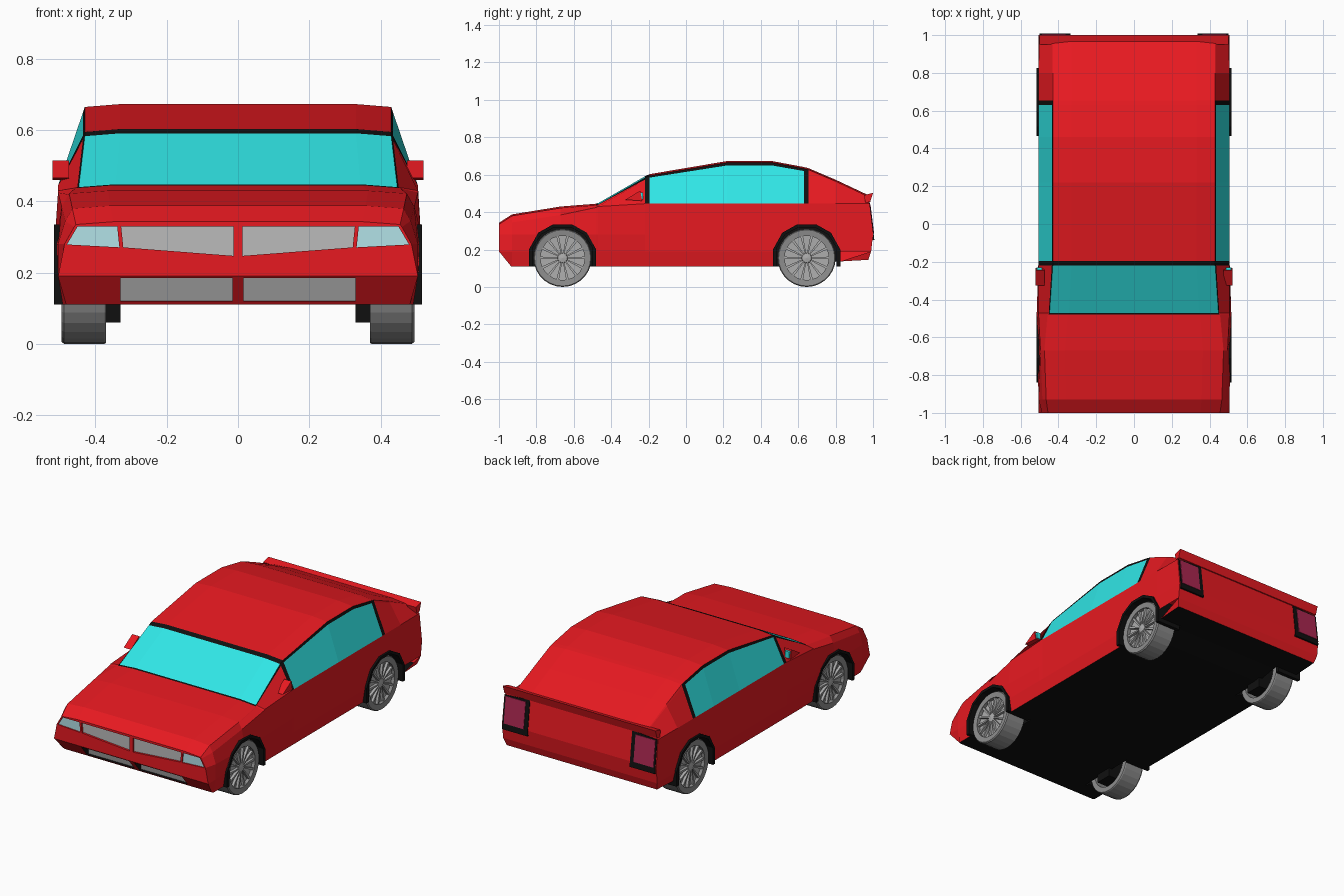
import bpy, bmesh, math

if "Cube" in bpy.data.objects:
    bpy.data.objects.remove(bpy.data.objects["Cube"])


def material(name, r, g, b):
    m = bpy.data.materials.new(name)
    m.diffuse_color = (r, g, b, 1)
    m.use_nodes = True
    m.node_tree.nodes["Principled BSDF"].inputs["Base Color"].default_value = m.diffuse_color
    return m


RED = material("red_paint", .8, .01, .015)
BLACK = material("black_trim", .005, .005, .005)
GLASS = material("cyan_glass", .03, .8, .8)
LAMP = material("headlight_glass", .45, .76, .8)
TAIL = material("tail_red", .4, .02, .08)
TYRE = material("tyre_grey", .27, .27, .27)
RIM = material("rim_grey", .42, .42, .42)
MESH = material("grille_grey", .5, .5, .5)
DARK = material("intake_grey", .28, .28, .28)


def finish(name, bm, *mats):
    bmesh.ops.remove_doubles(bm, verts=bm.verts, dist=1e-5)
    bmesh.ops.recalc_face_normals(bm, faces=bm.faces)
    me = bpy.data.meshes.new(name)
    bm.to_mesh(me)
    bm.free()
    for m in mats:
        me.materials.append(m)
    ob = bpy.data.objects.new(name, me)
    bpy.context.collection.objects.link(ob)
    return ob


def prism(name, pts, axis, a, b, mat, mirror=True, slope=0):
    """Extrude a (y,z) outline along X or an (x,z) outline along Y."""
    bm = bmesh.new()
    for s in ((1, -1) if mirror else (1,)):
        rings = []
        for d in (a, b):
            if axis == 'X':
                co = [(s * d, u, z) for u, z in pts]
            else:
                co = [(s * u, d - slope * (z - .285), z) for u, z in pts]
            rings.append([bm.verts.new(c) for c in co])
        n = len(pts)
        for i in range(n):
            j = (i + 1) % n
            bm.faces.new((rings[0][i], rings[0][j], rings[1][j], rings[1][i]))
        for r in rings:
            bm.faces.new(r)
    return finish(name, bm, mat)


def cut(body, cutter):
    cutter.hide_render = True
    mod = body.modifiers.new("cut", 'BOOLEAN')
    mod.operation = 'DIFFERENCE'
    mod.solver = 'EXACT'
    mod.material_mode = 'TRANSFER'
    mod.object = cutter
    bpy.context.view_layer.objects.active = body
    bpy.ops.object.modifier_apply(modifier=mod.name)
    bpy.data.objects.remove(cutter)


# Body shell: stations of y, floor z, waist x, belt x, belt z, roof edge x, roof edge z
STATIONS = [
    (-1, .11, .487, .46, .328, .455, .335),
    (-.93, .11, .505, .485, .345, .465, .38),
    (-.67, .11, .512, .495, .385, .474, .422),
    (-.48, .11, .515, .505, .425, .455, .437),
    (-.47, .11, .515, .505, .43, .447, .44),
    (-.22, .11, .507, .505, .445, .43, .583),
    (-.195, .11, .505, .505, .445, .43, .595),
    (.22, .11, .505, .505, .445, .43, .665),
    (.46, .11, .505, .505, .445, .43, .665),
    (.63, .11, .505, .505, .445, .43, .633),
    (.655, .11, .505, .505, .445, .43, .627),
    (.8, .135, .505, .505, .445, .43, .565),
    (1, .145, .505, .503, .445, .43, .485)]
NOSE_DY = [.065, 0, 0, 0, 0, 0, 0, 0]
TAIL_DY = [-.025, -.01, 0, -.02, -.025, -.03, -.03, -.03]


def body_slot(s, level):
    if level >= 5 and s in (3, 4, 5):          # windscreen and its frame
        return 2 if s == 4 else 1
    if level == 3 and 5 <= s <= 9:             # side windows
        return 1 if s in (5, 9) else 2
    if level == 4 and 4 <= s <= 9:             # trim under the roof edge
        return 1
    return 0


bm = bmesh.new()
rings = []
for s, (y, fz, wx, bx, bz, tx, tz) in enumerate(STATIONS):
    half = [(.482 if s == 0 else .492, fz), (.505, .19), (wx, .28), (bx, bz),
            (bx + .93 * (tx - bx), bz + .93 * (tz - bz)), (tx, tz),
            (tx * .77, tz + .008), (0, tz + .008)]
    dy = NOSE_DY if s == 0 else TAIL_DY if s == len(STATIONS) - 1 else [0] * 8
    ring = [(x, y + d, z) for (x, z), d in zip(half, dy)]
    ring += [(-x, yy, z) for x, yy, z in ring[-2::-1]]
    rings.append([bm.verts.new(c) for c in ring])
for s in range(len(rings) - 1):
    for j in range(15):
        k = (j + 1) % 15
        f = bm.faces.new((rings[s][j], rings[s][k], rings[s + 1][k], rings[s + 1][j]))
        f.material_index = 1 if j == 14 else body_slot(s, j if j < 7 else 13 - j)
for r in (rings[0], rings[-1]):
    for i in range(6):
        bm.faces.new((r[i], r[i + 1], r[13 - i], r[14 - i]))
    bm.faces.new((r[6], r[7], r[8]))
body = finish("car_body", bm, RED, BLACK, GLASS)

# Wheel wells and black arches
OUTER = [(-.18, .11), (-.18, .2), (-.13, .29), (-.05, .335),
         (.05, .335), (.13, .29), (.18, .2), (.18, .11)]
INNER = [(-.16, .11), (-.16, .21), (-.115, .28), (-.045, .318),
         (.045, .318), (.115, .28), (.16, .21), (.16, .11)]
AXLES = {"front": -.66, "rear": .645}
for end, yc in AXLES.items():
    out = [(y + yc, z) for y, z in OUTER]
    inn = [(y + yc, z) for y, z in INNER]
    well = [(out[0][0], .05)] + out[1:-1] + [(out[-1][0], .05)]
    cut(body, prism("well_cutter", well, 'X', .35, .6, BLACK))
    prism(end + "_wheel_arches", out + inn[::-1], 'X', .36, .517, BLACK)
    hub = [(yc - .05, .06), (yc + .05, .06), (yc + .05, .22), (yc - .05, .22)]
    prism(end + "_axle_blocks", hub, 'X', .33, .45, BLACK)

# Recessed grille, headlights and lower intake
GRILLE = [(.012, .33), (.012, .247), (.322, .271), (.328, .33)]
LIGHT = [(.339, .33), (.333, .271), (.48, .279), (.45, .33)]
INTAKE = [(.016, .185), (.016, .12), (.33, .12), (.33, .185)]
for name, pts, depth, wall, mat in (("grille", GRILLE, -.985, RED, MESH),
                                    ("headlights", LIGHT, -.99, RED, LAMP),
                                    ("lower_intake", INTAKE, -.925, BLACK, DARK)):
    cut(body, prism("recess_cutter", pts, 'Y', -1.05, depth, wall))
    prism(name, pts, 'Y', depth - .003, depth + .01, mat)

# Tail lights
prism("tail_light_frames", [(.335, .25), (.5, .25), (.5, .445), (.335, .455)],
      'Y', .975, 1.003, BLACK, slope=.125)
prism("tail_lights", [(.36, .285), (.49, .285), (.49, .44), (.36, .44)],
      'Y', .98, 1.006, TAIL, slope=.125)

# Tail lip spoiler
prism("spoiler", [(.95, .49), (1.0, .503), (.985, .455), (.96, .45)],
      'X', -.5, .5, RED, mirror=False)

# Door mirrors
prism("door_mirrors", [(-.325, .466), (-.245, .515), (-.234, .46)], 'X', .475, .521, RED)
prism("mirror_glass", [(.488, .468), (.516, .468), (.514, .505), (.488, .505)],
      'Y', -.245, -.229, GLASS)


# Wheels
def lathe(bm, profile, seg=28, closed=False):
    rows = [[bm.verts.new((x, r * math.cos(t), .155 + r * math.sin(t))) for x, r in profile]
            for t in (2 * math.pi * i / seg for i in range(seg))]
    n = len(profile)
    for i in range(seg):
        a, b = rows[i], rows[(i + 1) % seg]
        for j in range(n if closed else n - 1):
            k = (j + 1) % n
            bm.faces.new((a[j], a[k], b[k], b[j]))


bm = bmesh.new()
lathe(bm, [(.37, .152), (.375, .155), (.488, .155), (.495, .15), (.492, .118), (.37, .122)],
      closed=True)
tyre = finish("tyre", bm, TYRE)

bm = bmesh.new()
lathe(bm, [(.455, .0001), (.455, .121), (.472, .121), (.468, .0001)])
lathe(bm, [(.465, .028), (.486, .025), (.49, .0001)], seg=12)
for i in range(14):
    t = 2 * math.pi * i / 14
    c, s = math.cos(t), math.sin(t)
    vs = [bm.verts.new((x, r * c - w * s, .155 + r * s + w * c))
          for x in (.466, .486) for r, w in ((.02, -.003), (.12, -.007), (.12, .007), (.02, .003))]
    bm.faces.new(vs[4:])
    for a in range(4):
        b = (a + 1) % 4
        bm.faces.new((vs[a], vs[b], vs[b + 4], vs[a + 4]))
rim = finish("rim", bm, RIM)

for part in (tyre, rim):
    for end, yc in AXLES.items():
        for side, turn in (("right", 0), ("left", math.pi)):
            ob = bpy.data.objects.new(f"{end}_{side}_{part.name}", part.data)
            ob.location.y = yc
            ob.rotation_euler.z = turn
            bpy.context.collection.objects.link(ob)
for part in (tyre, rim):
    bpy.data.objects.remove(part)
